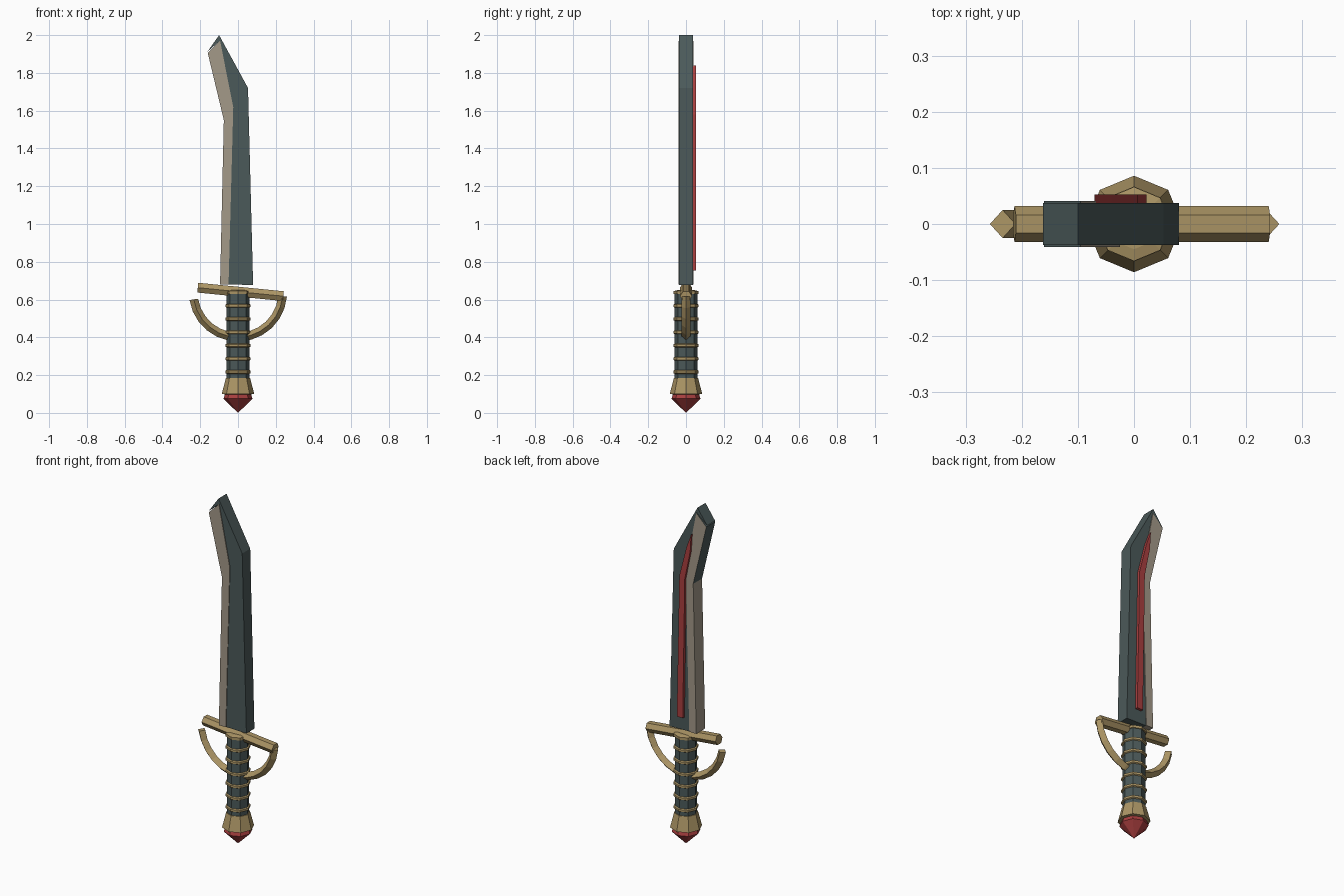
import bpy, bmesh
from math import sin, cos, pi, radians
from mathutils import Vector

cube = bpy.data.objects.get("Cube")
if cube:
    bpy.data.objects.remove(cube, do_unlink=True)


def material(name, rgb):
    m = bpy.data.materials.new(name)
    m.use_nodes = True
    m.diffuse_color = (*rgb, 1)
    m.node_tree.nodes["Principled BSDF"].inputs["Base Color"].default_value = (*rgb, 1)
    return m


steel = material("dark_steel", (0.07, 0.1, 0.1))
taupe = material("pale_edge", (0.37, 0.32, 0.25))
gold = material("old_gold", (0.41, 0.3, 0.13))
red = material("deep_red", (0.4, 0.05, 0.05))


def finish(name, bm, *mats):
    bmesh.ops.recalc_face_normals(bm, faces=bm.faces)
    mesh = bpy.data.meshes.new(name)
    bm.to_mesh(mesh)
    bm.free()
    for m in mats:
        mesh.materials.append(m)
    obj = bpy.data.objects.new(name, mesh)
    bpy.context.collection.objects.link(obj)
    return obj


def plate(name, outline, y0, y1, *mats):
    """Extrude an x-z outline between two depths."""
    bm = bmesh.new()
    face = bm.faces.new([bm.verts.new((x, y0, z)) for x, z in outline])
    out = bmesh.ops.extrude_face_region(bm, geom=[face])["geom"]
    bmesh.ops.translate(bm, vec=(0, y1 - y0, 0),
                        verts=[v for v in out if isinstance(v, bmesh.types.BMVert)])
    return finish(name, bm, *mats)


def loft(name, rings, mat):
    """Skin a list of equal-sized point rings and cap both ends."""
    bm = bmesh.new()
    loops = [[bm.verts.new(p) for p in ring] for ring in rings]
    n = len(loops[0])
    for a, b in zip(loops, loops[1:]):
        for i in range(n):
            j = (i + 1) % n
            bm.faces.new((a[i], a[j], b[j], b[i]))
    bm.faces.new(loops[0])
    bm.faces.new(loops[-1])
    bmesh.ops.remove_doubles(bm, verts=bm.verts, dist=0.0005)
    return finish(name, bm, mat)


def turned(name, profile, mat, sides=8):
    """Turn a (radius, height) profile about the z axis."""
    return loft(name, [[(r * cos(2 * pi * i / sides), r * sin(2 * pi * i / sides), z)
                        for i in range(sides)] for r, z in profile], mat)


# Blade: dark body with a slightly thicker pale cutting edge
heel, bend, notch, corner = (-0.05, 0.68), (-0.025, 1.62), (-0.095, 1.97), (-0.16, 1.905)
plate("blade", [heel, (0.08, 0.677), (0.053, 1.72), (-0.1, 2.0), (-0.162, 1.912),
                notch, bend], -0.037, 0.037, steel)
edge = plate("blade_edge", [(-0.095, 0.68), (-0.075, 1.55), corner, notch, bend, heel],
             -0.041, 0.041, taupe, steel)
for f in edge.data.polygons:
    if f.normal.x < -0.5 and f.center.z > 1.6:
        f.material_index = 1

# Red inlay on the back of the blade
plate("blade_inlay", [(0.022, 0.755), (0.006, 1.58), (-0.04, 1.76), (-0.07, 1.84),
                      (-0.064, 1.74), (-0.029, 1.57), (-0.016, 0.755)],
      0.036, 0.053, red)

# Grip with gold bands
turned("grip", [(0.06, 0.17), (0.06, 0.64)], steel)
for k in range(6):
    z = 0.217 + 0.07 * k
    turned(f"grip_band_{k + 1}", [(0.06, z - 0.01), (0.067, z - 0.006),
                                  (0.067, z + 0.006), (0.06, z + 0.01)], gold)
turned("grip_collar", [(0.066, 0.63), (0.066, 0.645), (0.045, 0.65)], gold)

# Pommel and its gem
turned("pommel", [(0.07, 0.098), (0.086, 0.1), (0.064, 0.185), (0.055, 0.185)], gold)
turned("pommel_gem", [(0, 0), (0.077, 0.075), (0.068, 0.1), (0, 0.1)], red)

# Tilted hexagonal crossguard
start, end = Vector((-0.213, 0, 0.663)), Vector((0.24, 0, 0.618))
up = Vector((0, 1, 0)).cross(start - end).normalized()
loft("crossguard", [[c + Vector((0, 0.032 * cos(a), 0)) + up * 0.03 * sin(a)
                     for a in (i * pi / 3 for i in range(6))] for c in (start, end)], gold)

# Curved hand guard with a diamond section
rings = []
for k in range(13):
    a = radians(189 + 166 * k / 12)
    out = Vector((cos(a), 0, sin(a)))
    c = Vector((0, 0, 0.638)) + out * 0.237
    side = Vector((0, 0.025, 0))
    rings.append([c + out * 0.023, c + side, c - out * 0.023, c - side])
loft("hand_guard", rings, gold)
